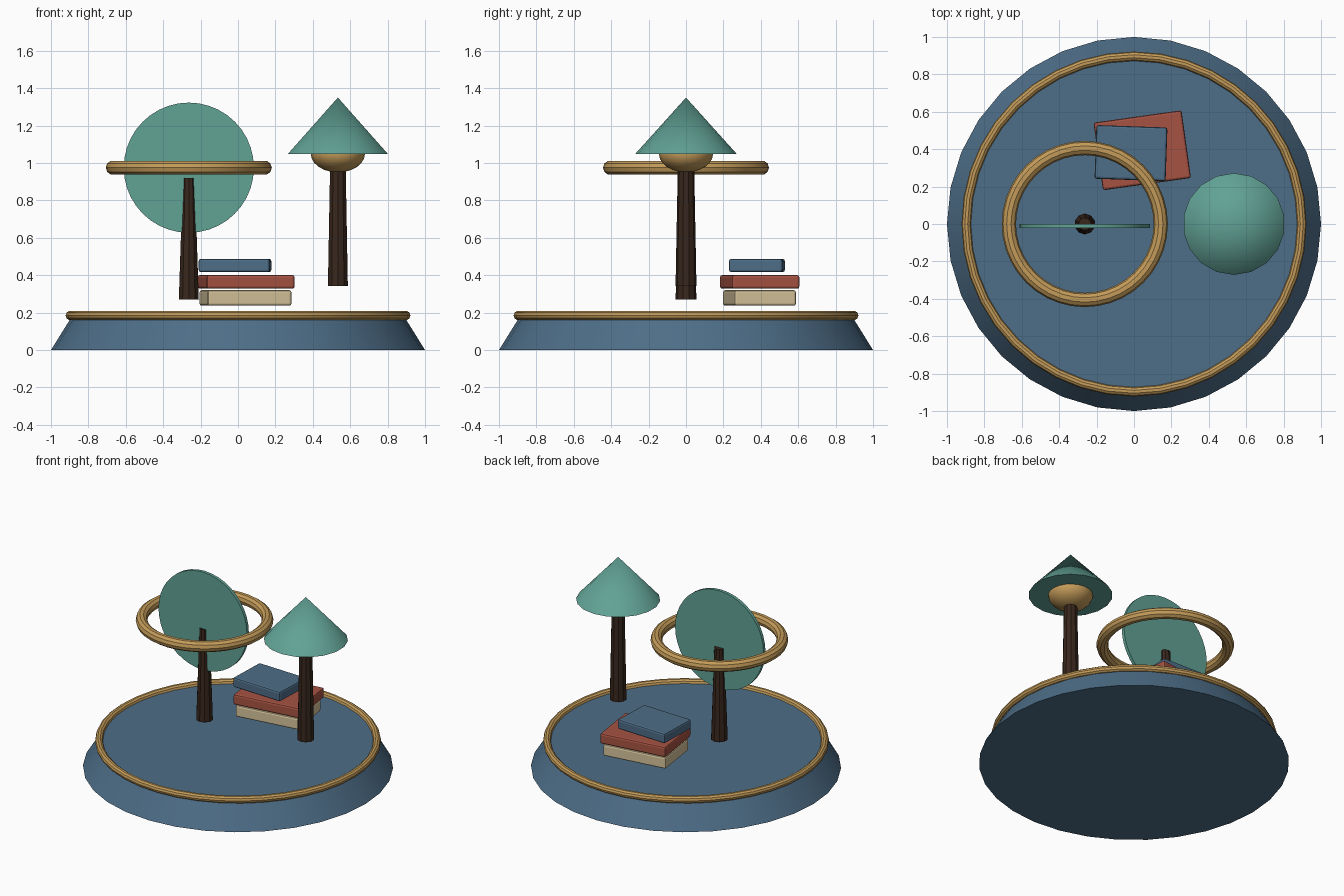
import bpy
import math

if "Cube" in bpy.data.objects:
    bpy.data.objects.remove(bpy.data.objects["Cube"])

PALETTE = {
    "blue": (0.075, 0.155, 0.245, 1),
    "gold": (0.55, 0.33, 0.10, 1),
    "teal": (0.12, 0.36, 0.30, 1),
    "glass": (0.12, 0.36, 0.30, 0.6),
    "red": (0.38, 0.085, 0.055, 1),
    "cream": (0.66, 0.54, 0.32, 1),
    "bark": (0.04, 0.02, 0.012, 1),
}
MATS = {}
for key, rgba in PALETTE.items():
    MATS[key] = bpy.data.materials.new(key)
    MATS[key].diffuse_color = rgba


def finish(name, mat, smooth=True):
    ob = bpy.context.object
    ob.name = name
    ob.data.materials.append(MATS[mat])
    if smooth:
        bpy.ops.object.shade_smooth_by_angle(angle=math.radians(30))
    return ob


def cone(name, mat, x, z0, z1, r0, r1, sides):
    bpy.ops.mesh.primitive_cone_add(vertices=sides, radius1=r0, radius2=r1,
                                    depth=z1 - z0, location=(x, 0, (z0 + z1) / 2))
    return finish(name, mat)


def ring(name, x, z, major, minor, segs):
    bpy.ops.mesh.primitive_torus_add(major_radius=major, minor_radius=minor,
                                     major_segments=segs, minor_segments=10,
                                     location=(x, 0, z))
    return finish(name, "gold")


def book(name, mat, x, y, z0, z1, w, d, angle):
    bpy.ops.mesh.primitive_cube_add(size=1, location=(x, y, (z0 + z1) / 2),
                                    rotation=(0, 0, math.radians(angle)))
    bpy.context.object.scale = (w, d, z1 - z0)
    bpy.ops.object.transform_apply(location=False, rotation=False, scale=True)
    ob = finish(name, mat, smooth=False)
    bev = ob.modifiers.new("rounded_edges", "BEVEL")
    bev.width = 0.012
    bev.segments = 2


# Round base with gold rim
cone("base", "blue", 0, 0, 0.185, 1.0, 0.885, 32)
ring("base_rim", 0, 0.185, 0.897, 0.025, 40)

# Left stand: trunk, upright translucent disc, horizontal ring
LX = -0.263
cone("left_trunk", "bark", LX, 0.27, 0.92, 0.056, 0.034, 10)
bpy.ops.mesh.primitive_cylinder_add(vertices=40, radius=0.348, depth=0.022,
                                    location=(LX, -0.01, 0.975),
                                    rotation=(math.pi / 2, 0, 0))
finish("glass_disc", "glass")
ring("halo_ring", LX, 0.975, 0.406, 0.038, 40)

# Right stand: trunk, bulb, conical shade
RX = 0.534
cone("right_trunk", "bark", RX, 0.342, 0.97, 0.056, 0.044, 10)
bpy.ops.mesh.primitive_uv_sphere_add(segments=20, ring_count=12, radius=1,
                                     location=(RX, 0, 1.05))
bpy.context.object.scale = (0.145, 0.145, 0.1)
finish("bulb", "gold")
cone("shade", "teal", RX, 1.048, 1.35, 0.272, 0, 18)

# Stack of books
book("bottom_book", "cream", 0.04, 0.393, 0.237, 0.320, 0.453, 0.333, 8)
book("middle_book", "red", 0.044, 0.394, 0.328, 0.401, 0.475, 0.365, 8)
book("top_book", "blue", -0.016, 0.379, 0.417, 0.487, 0.38, 0.287, -2)

for m in bpy.data.materials:
    if m.users and not m.is_grease_pencil:
        m.use_nodes = True
        m.node_tree.nodes["Principled BSDF"].inputs["Base Color"].default_value = m.diffuse_color
